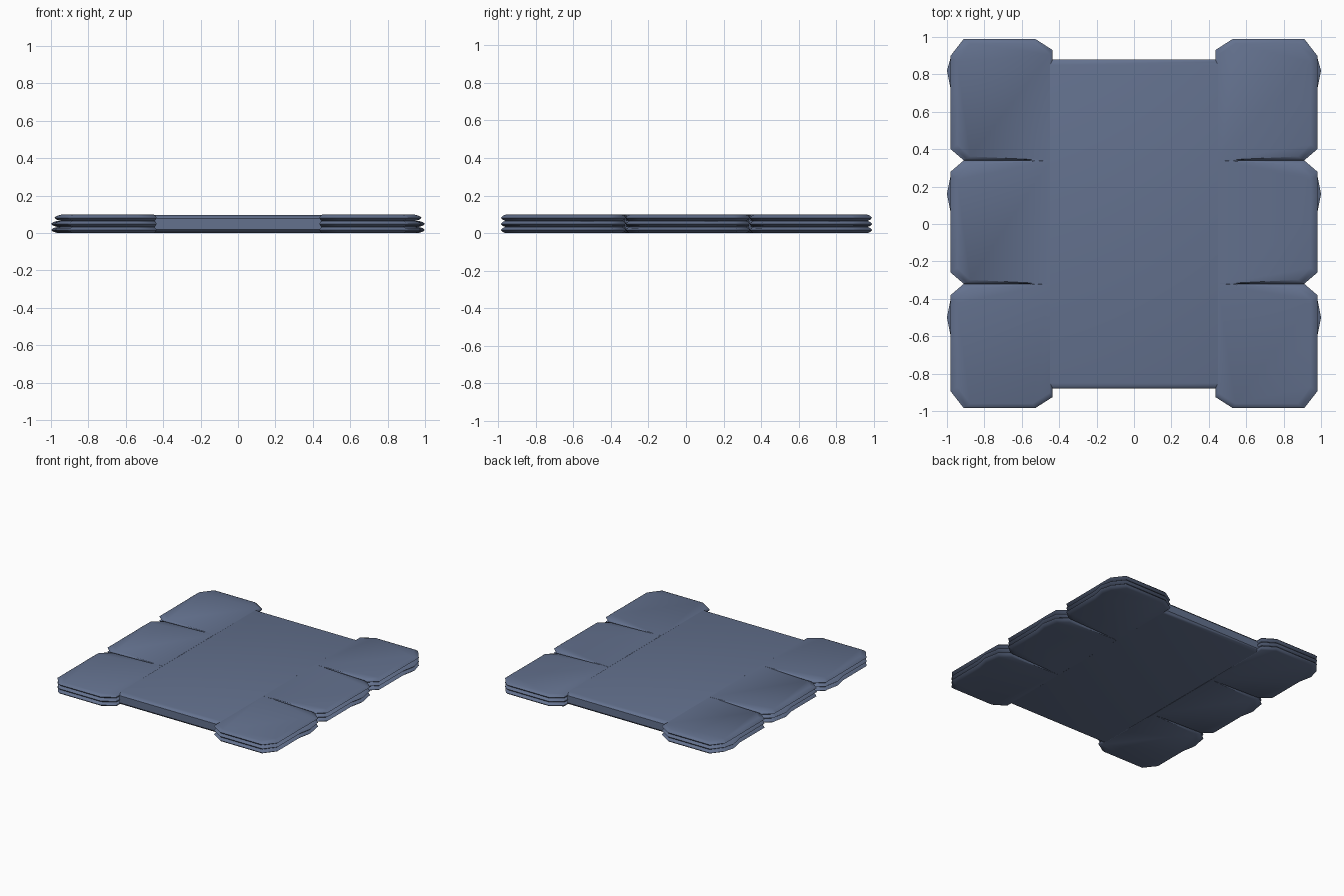
import bpy, bmesh

if "Cube" in bpy.data.objects:
    bpy.data.objects.remove(bpy.data.objects["Cube"])

mat = bpy.data.materials.new("slate blue")
mat.diffuse_color = (0.125, 0.165, 0.27, 1)
mat.use_nodes = True
mat.node_tree.nodes["Principled BSDF"].inputs["Base Color"].default_value = mat.diffuse_color


def loft(name, rings):
    """Closed solid from a stack of equal-length rings of 3D points."""
    bm = bmesh.new()
    loops = [[bm.verts.new(p) for p in r] for r in rings]
    n = len(loops[0])
    for a, b in zip(loops, loops[1:]):
        for i in range(n):
            j = (i + 1) % n
            bm.faces.new((a[i], a[j], b[j], b[i]))
    bm.faces.new(loops[0][::-1])
    bm.faces.new(loops[-1])
    bmesh.ops.recalc_face_normals(bm, faces=bm.faces[:])
    me = bpy.data.meshes.new(name)
    bm.to_mesh(me)
    bm.free()
    me.materials.append(mat)
    ob = bpy.data.objects.new(name, me)
    bpy.context.collection.objects.link(ob)
    bpy.ops.object.select_all(action='DESELECT')
    ob.select_set(True)
    bpy.context.view_layer.objects.active = ob
    bpy.ops.object.shade_smooth_by_angle(angle=0.6)
    return ob


def pad(name, side, row, z0, z1, bulge_x):
    """Pillow-edged pad with chamfered corners."""
    y0, y1 = EDGES[row], EDGES[row + 1]
    low_end, high_end = row == 0, row == 2
    xi, xo = 0.435, 0.98
    cl, ch = (0.09 if low_end else 0.06), (0.09 if high_end else 0.06)
    il, ih = (0.06 if low_end else 0.0), (0.06 if high_end else 0.0)
    yb = BULGE[row]
    outline = [(xi, y0 + il), (xi + il * 1.4 + 0.01, y0), (xo - 0.07, y0),
               (xo, y0 + cl), (xo, yb - 0.1), (bulge_x, yb),
               (xo, min(yb + 0.1, y1 - ch - 0.01)), (xo, y1 - ch),
               (xo - 0.07, y1), (xi + ih * 1.4 + 0.01, y1), (xi, y1 - ih)]
    mid = (y0 + y1) / 2
    rings = []
    for f, inset in [(0, 0.035), (0.2, 0.013), (0.5, 0), (0.8, 0.013), (1, 0.035)]:
        ring = []
        for x, y in outline:
            t = (x - xi) / (xo - xi)
            shared = not (low_end if y < mid else high_end)
            # creases between neighbouring pads fade out towards the middle
            ky = inset * (t if shared else 1) * 0.7
            kx = inset * (1 if t > 0.5 else -0.4)
            ny = y + ky if y < mid else y - ky
            ring.append((side * (x - kx), ny, z0 + (z1 - z0) * f))
        rings.append(ring)
    return loft(name, rings)


# Three rows of pads on each side, three layers deep
EDGES = [-0.985, -0.32, 0.34, 0.99]
BULGE = [-0.5, 0.16, 0.82]
for layer in range(3):
    z0 = layer * 0.0325
    for side, label in ((-1, "left"), (1, "right")):
        for row in range(3):
            pad(f"{label}_pad_row{row + 1}_layer{layer + 1}", side, row,
                z0, z0 + 0.033, 0.982 if layer == 2 else 1.0)

# Central slab with softly rounded ends
rings = []
for z, inset in [(0.001, 0.03), (0.006, 0.012), (0.02, 0), (0.078, 0),
                 (0.092, 0.012), (0.0975, 0.03)]:
    x, y = 0.56 - inset, 0.88 - inset
    rings.append([(-x, -y, z), (x, -y, z), (x, y, z), (-x, y, z)])
loft("central_slab", rings)
